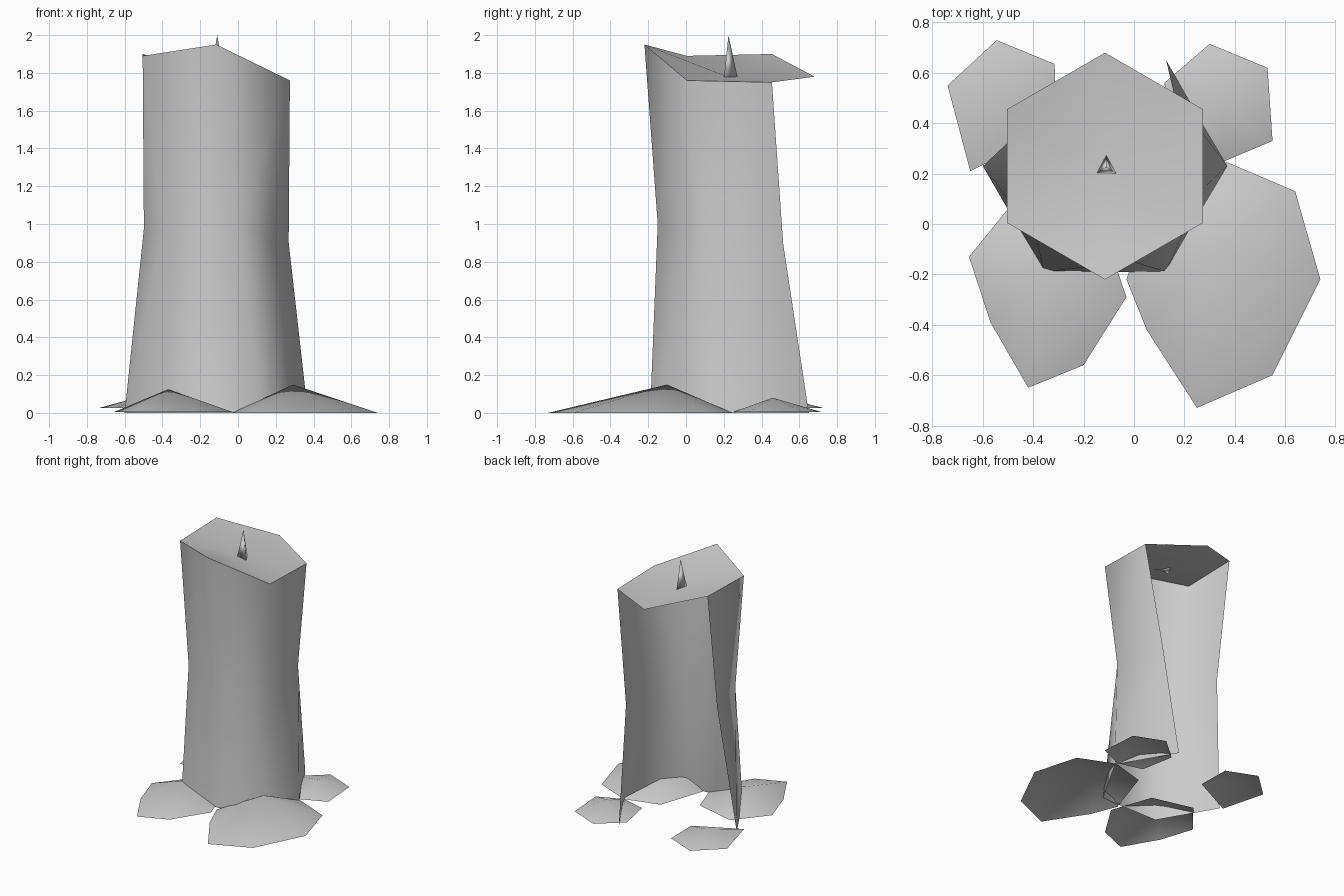
import bpy
import bmesh
from math import cos, sin, radians, pi

cube = bpy.data.objects.get("Cube")
if cube:
    bpy.data.objects.remove(cube, do_unlink=True)

wax = bpy.data.materials.new("grey wax")
wax.use_nodes = True
colour = (0.6, 0.6, 0.6, 1)
wax.diffuse_color = colour
wax.node_tree.nodes["Principled BSDF"].inputs["Base Color"].default_value = colour


def make_object(name, bm, angle):
    mesh = bpy.data.meshes.new(name)
    bm.to_mesh(mesh)
    bm.free()
    mesh.materials.append(wax)
    obj = bpy.data.objects.new(name, mesh)
    bpy.context.collection.objects.link(obj)
    bpy.ops.object.select_all(action="DESELECT")
    bpy.context.view_layer.objects.active = obj
    obj.select_set(True)
    bpy.ops.object.shade_smooth_by_angle(angle=radians(angle))
    return obj


def fan(bm, rim, centre):
    """Close a counter-clockwise rim with triangles around a centre point."""
    hub = bm.verts.new(centre)
    for a, b in zip(rim, rim[1:] + rim[:1]):
        bm.faces.new((a, b, hub))


# Twisted six-sided shell, open at the back, with a dished top
CX, CY = -0.115, 0.23
RIM_HEIGHTS = [1.75, 1.78, 1.90, 1.89, 1.95, 1.76]
bm = bmesh.new()


def ring(radius, turn, height):
    return [bm.verts.new((CX + radius * cos(radians(turn + 60 * i)),
                          CY + radius * sin(radians(turn + 60 * i)),
                          z * height)) for i, z in enumerate(RIM_HEIGHTS)]


base = ring(0.485, 60, 0)
middle = ring(0.395, 46, 0.513)
top = ring(0.45, 30, 1)
for low, high in ((base, middle), (middle, top)):
    for i in range(2, 6):
        j = (i + 1) % 6
        bm.faces.new((low[i], low[j], high[j], high[i]))
fan(bm, top, (CX, CY - 0.01, 1.78))
bmesh.ops.delete(bm, geom=[v for v in bm.verts if not v.link_faces], context="VERTS")
make_object("candle_body", bm, 75)

# Three-sided wick
bm = bmesh.new()
feet = [bm.verts.new((-0.11 + 0.046 * cos(a), 0.225 + 0.048 * sin(a), 1.775))
        for a in (pi / 2, pi * 7 / 6, pi * 11 / 6)]
fan(bm, feet, (-0.11, 0.225, 2.0))
bm.faces.new(feet[::-1])
make_object("wick", bm, 130)

# Shallow wax puddles: rim outline, rim height and peak
PUDDLES = {
    "front_left_puddle": ([(0.37, 0.245), (0.1, 0.17), (-0.03, -0.22), (0.05, -0.42),
                           (0.25, -0.73), (0.55, -0.6), (0.74, -0.22), (0.64, 0.13)],
                          0, (0.29, -0.1, 0.15)),
    "front_right_puddle": ([(-0.14, 0.03), (-0.46, 0.11), (-0.655, -0.13), (-0.57, -0.39),
                            (-0.42, -0.65), (-0.2, -0.56), (-0.03, -0.29)],
                           0.005, (-0.37, -0.2, 0.125)),
    "back_left_puddle": ([(0.3, 0.715), (0.12, 0.56), (0.17, 0.3), (0.36, 0.25),
                          (0.55, 0.33), (0.53, 0.62)],
                         0.005, (0.37, 0.46, 0.08)),
    "back_right_puddle": ([(-0.545, 0.73), (-0.74, 0.55), (-0.65, 0.21),
                           (-0.31, 0.38), (-0.315, 0.635)],
                          0.025, (-0.5, 0.48, 0.09)),
}
for name, (outline, rim_z, peak) in PUDDLES.items():
    bm = bmesh.new()
    fan(bm, [bm.verts.new((x, y, rim_z)) for x, y in outline], peak)
    make_object(name, bm, 75)
